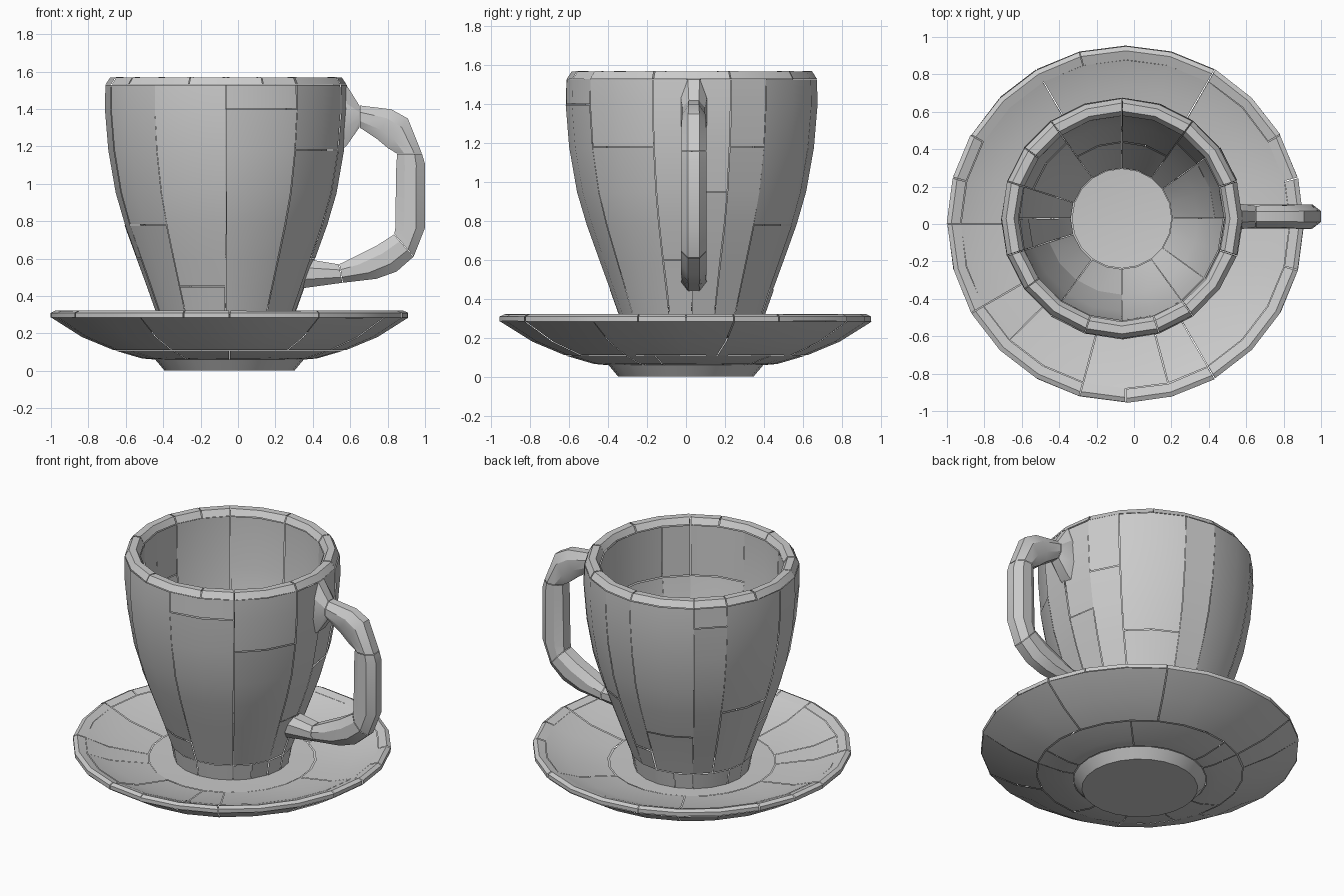
import bpy, bmesh, math, random
from mathutils import Vector

random.seed(4)
if "Cube" in bpy.data.objects:
    bpy.data.objects.remove(bpy.data.objects["Cube"])

clay = bpy.data.materials.new("grey clay")
clay.use_nodes = True
grey = (0.6, 0.6, 0.6, 1)
clay.diffuse_color = grey
clay.node_tree.nodes["Principled BSDF"].inputs["Base Color"].default_value = grey


def separate_panels(bm, layer, gap, jitter):
    """Split the surface between panels and open thin cracks around each one."""
    seams = [e for e in bm.edges if len({f[layer] for f in e.link_faces}) > 1]
    bmesh.ops.split_edges(bm, edges=seams)
    panels = {}
    for f in bm.faces:
        panels.setdefault(f[layer], set()).update(f.verts)
    for verts in panels.values():
        centre = sum((v.co for v in verts), Vector()) / len(verts)
        shift = Vector((centre.x, centre.y, 0)).normalized() * random.uniform(-jitter, jitter)
        for v in verts:
            d = v.co - centre
            v.co += shift - d.normalized() * min(gap, d.length / 4)


def finish(name, bm, location):
    mesh = bpy.data.meshes.new(name)
    bm.to_mesh(mesh)
    bm.free()
    mesh.materials.append(clay)
    obj = bpy.data.objects.new(name, mesh)
    bpy.context.collection.objects.link(obj)
    obj.location = location
    bpy.ops.object.select_all(action='DESELECT')
    obj.select_set(True)
    bpy.context.view_layer.objects.active = obj
    bpy.ops.object.shade_smooth_by_angle(angle=math.radians(28))
    return obj


def assign_panels(rows, segs, widest, broken, ids, counter):
    """Walk round a band of rows, giving each run of columns its own panels."""
    start = i = random.randrange(segs)
    while i < start + segs:
        width = min(random.randint(1, widest), start + segs - i)
        cut = random.choice(rows[1:]) if broken and len(rows) > 1 else None
        for k in range(i, i + width):
            for r in rows:
                ids[k % segs, r] = counter + (1 if cut is not None and r >= cut else 0)
        counter += 2
        i += width
    return counter


def revolve(name, profile, segs, location, zones):
    """Turn a profile; each zone is (first row, end row, widest panel, broken)."""
    bm = bmesh.new()
    layer = bm.faces.layers.int.new("panel")
    ids, counter = {}, 1
    for first, end, widest, broken in zones:
        counter = assign_panels(list(range(first, end)), segs, widest, broken, ids, counter)
    rings = []
    for r, z in profile:
        angles = [math.tau * i / segs for i in range(segs)]
        rings.append([bm.verts.new((r * math.cos(a), r * math.sin(a), z)) for a in angles])
    for j in range(len(profile) - 1):
        for i in range(segs):
            n = (i + 1) % segs
            f = bm.faces.new((rings[j][i], rings[j][n], rings[j + 1][n], rings[j + 1][i]))
            f[layer] = ids.get((i, j), 0)
    bmesh.ops.remove_doubles(bm, verts=bm.verts[:], dist=0.0001)
    separate_panels(bm, layer, 0.003, 0.003)
    return finish(name, bm, location)


# Cup: foot, outer wall, rounded rim, inner wall and floor
cup_profile = [
    (0, 0.2), (0.35, 0.2), (0.37, 0.31),
    (0.42, 0.45), (0.475, 0.6), (0.54, 0.78), (0.59, 0.95), (0.63, 1.18), (0.648, 1.4), (0.645, 1.53),
    (0.62, 1.57), (0.575, 1.57), (0.55, 1.53),
    (0.545, 1.2), (0.5, 0.93), (0.41, 0.62), (0.27, 0.36), (0, 0.34)]
revolve("cup", cup_profile, 20, (-0.065, 0.03, 0),
        [(1, 2, 3, False), (2, 9, 2, True), (9, 12, 2, False), (12, 16, 2, True)])

# Saucer: foot, underside, rim and shallow dish
saucer_profile = [
    (0, 0), (0.35, 0), (0.40, 0.06),
    (0.47, 0.066), (0.62, 0.11), (0.79, 0.18), (0.955, 0.285),
    (0.955, 0.31), (0.93, 0.322), (0.88, 0.305),
    (0.74, 0.25), (0.5, 0.21), (0, 0.2)]
revolve("saucer", saucer_profile, 24, (-0.045, 0, 0),
        [(2, 4, 4, False), (4, 6, 4, False), (6, 9, 3, False), (9, 11, 4, False)])

# Handle: cross-sections given by outer x, z, inner x, z and half width
sections = [
    (0.51, 1.55, 0.51, 1.15, 0.07),
    (0.58, 1.53, 0.58, 1.20, 0.068),
    (0.65, 1.42, 0.65, 1.30, 0.058),
    (0.82, 1.40, 0.74, 1.24, 0.06),
    (0.91, 1.35, 0.80, 1.19, 0.065),
    (0.985, 1.16, 0.85, 1.16, 0.066),
    (1.0, 1.11, 0.845, 1.08, 0.066),
    (1.0, 0.76, 0.84, 0.76, 0.066),
    (0.94, 0.61, 0.835, 0.73, 0.066),
    (0.85, 0.53, 0.74, 0.67, 0.066),
    (0.74, 0.49, 0.60, 0.60, 0.066),
    (0.56, 0.47, 0.54, 0.57, 0.062),
    (0.34, 0.44, 0.36, 0.60, 0.068)]
outline = [(0, -0.55), (0.3, -1), (0.7, -1), (1, -0.45), (1, 0.45), (0.7, 1), (0.3, 1), (0, 0.55)]
bm = bmesh.new()
layer = bm.faces.layers.int.new("panel")
loops = []
for ox, oz, ix, iz, w in sections:
    loops.append([bm.verts.new((ix + (ox - ix) * t, w * s, iz + (oz - iz) * t)) for t, s in outline])
for j in range(len(loops) - 1):
    for k in range(len(outline)):
        n = (k + 1) % len(outline)
        f = bm.faces.new((loops[j][k], loops[j][n], loops[j + 1][n], loops[j + 1][k]))
        f[layer] = sum(j >= c for c in (2, 5, 8, 11))
bm.faces.new(loops[0])[layer] = 0
bm.faces.new(loops[-1])[layer] = 4
bmesh.ops.recalc_face_normals(bm, faces=bm.faces[:])
separate_panels(bm, layer, 0.002, 0)
finish("handle", bm, (0, 0.04, 0))
